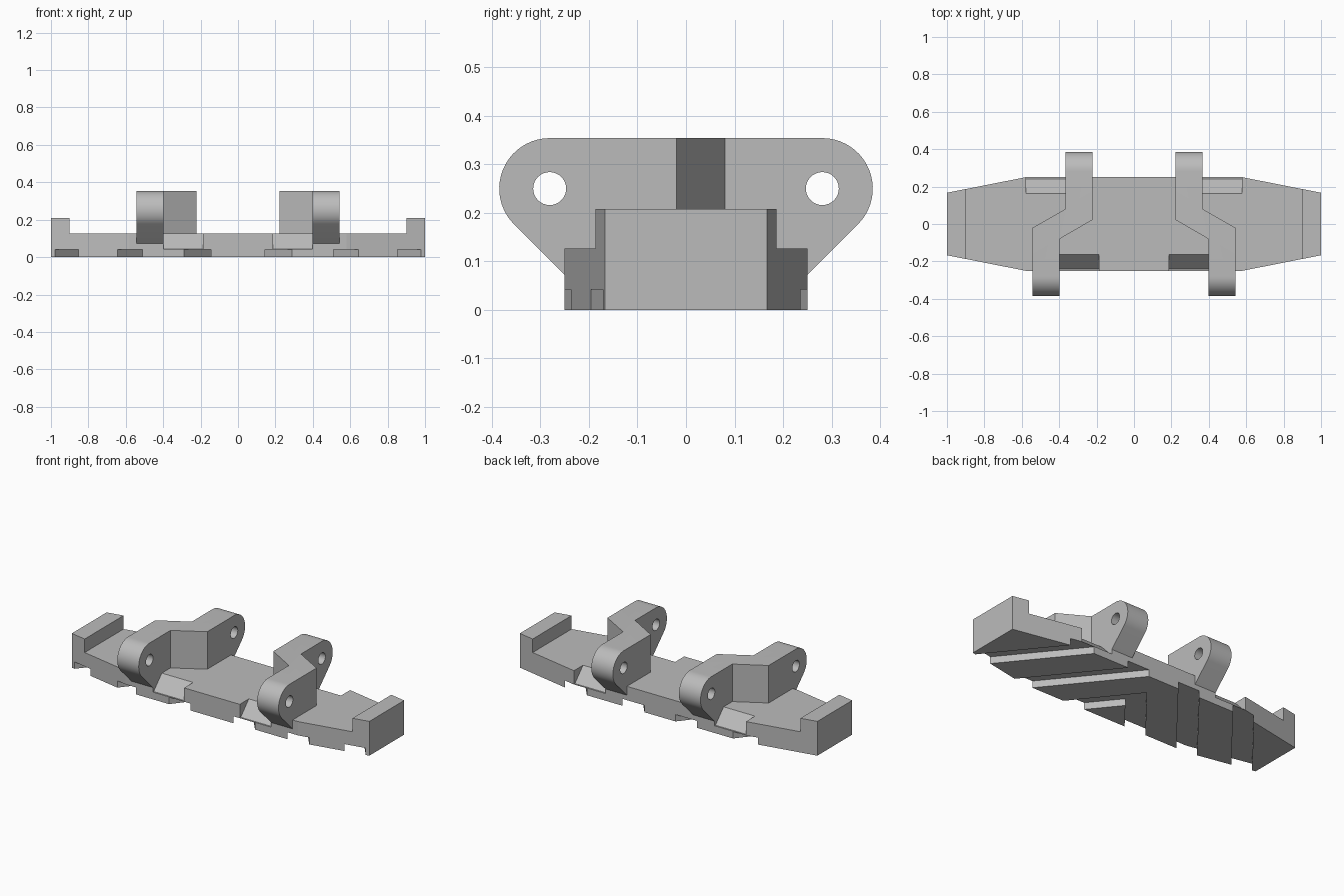
import bpy, bmesh, math
from mathutils import Vector

old = bpy.data.objects.get("Cube")
if old:
    bpy.data.objects.remove(old, do_unlink=True)

# Single flat colour
GREY = (0.5, 0.5, 0.5, 1)
steel = bpy.data.materials.new("steel grey")
steel.use_nodes = True
steel.diffuse_color = GREY
steel.node_tree.nodes["Principled BSDF"].inputs["Base Color"].default_value = GREY


def prism(name, outline, axis, low, high):
    """Extrude a 2D outline along x (outline in y, z) or z (outline in x, y)."""
    place = (lambda a, b: (low, a, b)) if axis == "x" else (lambda a, b: (a, b, low))
    step = Vector((high - low, 0, 0)) if axis == "x" else Vector((0, 0, high - low))
    bm = bmesh.new()
    face = bm.faces.new([bm.verts.new(place(a, b)) for a, b in outline])
    grown = bmesh.ops.extrude_face_region(bm, geom=[face])["geom"]
    bmesh.ops.translate(bm, vec=step, verts=[v for v in grown if isinstance(v, bmesh.types.BMVert)])
    bmesh.ops.recalc_face_normals(bm, faces=bm.faces)
    mesh = bpy.data.meshes.new(name)
    bm.to_mesh(mesh)
    bm.free()
    mesh.materials.append(steel)
    obj = bpy.data.objects.new(name, mesh)
    bpy.context.collection.objects.link(obj)
    return obj


def carve(obj, cutter, operation="DIFFERENCE"):
    """Apply a boolean and drop the cutter."""
    mod = obj.modifiers.new("carve", "BOOLEAN")
    mod.operation, mod.solver, mod.object = operation, "EXACT", cutter
    graph = bpy.context.evaluated_depsgraph_get()
    graph.update()
    mesh = bpy.data.meshes.new_from_object(obj.evaluated_get(graph))
    obj.modifiers.clear()
    obj.data = mesh
    bpy.data.objects.remove(cutter, do_unlink=True)


def flip(points, side):
    return [(x * side, y) for x, y in points]


def rect(a0, a1, b0, b1):
    return [(a0, b0), (a1, b0), (a1, b1), (a0, b1)]


def arc(cy, cz, r, start, end, n):
    angles = [math.radians(start + (end - start) * i / n) for i in range(n + 1)]
    return [(cy + r * math.cos(a), cz + r * math.sin(a)) for a in angles]


# Tapered plate with raised end blocks
half = [(0.58, -0.25), (1, -0.167), (1, 0.167), (0.58, 0.25)]
plate = prism("track_plate", half + [(-x, -y) for x, y in half], "z", 0, 0.208)
carve(plate, prism("cutter", rect(-0.9, 0.9, -0.4, 0.4), "z", 0.126, 0.4))

# Chevron tread grooves underneath
SLOPE, WIDE, DEEP = 0.81, 0.073, 0.042
for side in (-1, 1):
    for mid in (0.767, 0.38):
        band = [(mid - SLOPE * y + w, y) for y, w in
                ((-0.3, -WIDE), (-0.3, WIDE), (0.3, WIDE), (0.3, -WIDE))]
        carve(plate, prism("cutter", flip(band, side), "z", -0.1, DEEP))
mid = 0.014
inner, outer = mid - WIDE, mid + WIDE
reach = SLOPE * 0.3
chevron = [(0, inner / SLOPE), (inner + reach, -0.3), (outer + reach, -0.3),
           (0, outer / SLOPE), (-outer - reach, -0.3), (-inner - reach, -0.3)]
carve(plate, prism("cutter", chevron, "z", -0.1, DEEP))

# Sloped pockets beside the lugs, front and back
for side in (-1, 1):
    for facing, near, far in ((-1, 0.187, 0.398), (1, 0.367, 0.578)):
        wedge = [(0.163, 0.126), (0.241, 0.044), (0.3, 0.044), (0.3, 0.2), (0.163, 0.2)]
        low, high = sorted((near * side, far * side))
        carve(plate, prism("cutter", flip(wedge, facing), "x", low, high))

# Cranked hinge lugs with rounded, drilled ends
PIN_Y, PIN_Z, RADIUS = 0.281, 0.25, 0.104
end = [(0.24, 0.062)] + arc(PIN_Y, PIN_Z, RADIUS, -45, 90, 20)
profile = end + [(-y, z) for y, z in reversed(end)]
plan = [(0.398, -0.5), (0.542, -0.5), (0.542, -0.02), (0.367, 0.08),
        (0.367, 0.5), (0.222, 0.5), (0.222, 0.022), (0.398, -0.08)]
for side, name in ((1, "left_lug"), (-1, "right_lug")):
    low, high = sorted((0.1 * side, 0.7 * side))
    lug = prism(name, profile, "x", low, high)
    carve(lug, prism("cutter", flip(plan, side), "z", -0.1, 0.6), "INTERSECT")
    for y in (-PIN_Y, PIN_Y):
        hole = arc(y, PIN_Z, 0.034, 0, 360, 32)[:-1]
        carve(lug, prism("cutter", hole, "x", low, high))
    bpy.ops.object.select_all(action="DESELECT")
    lug.select_set(True)
    bpy.context.view_layer.objects.active = lug
    bpy.ops.object.shade_smooth_by_angle(angle=math.radians(25))
